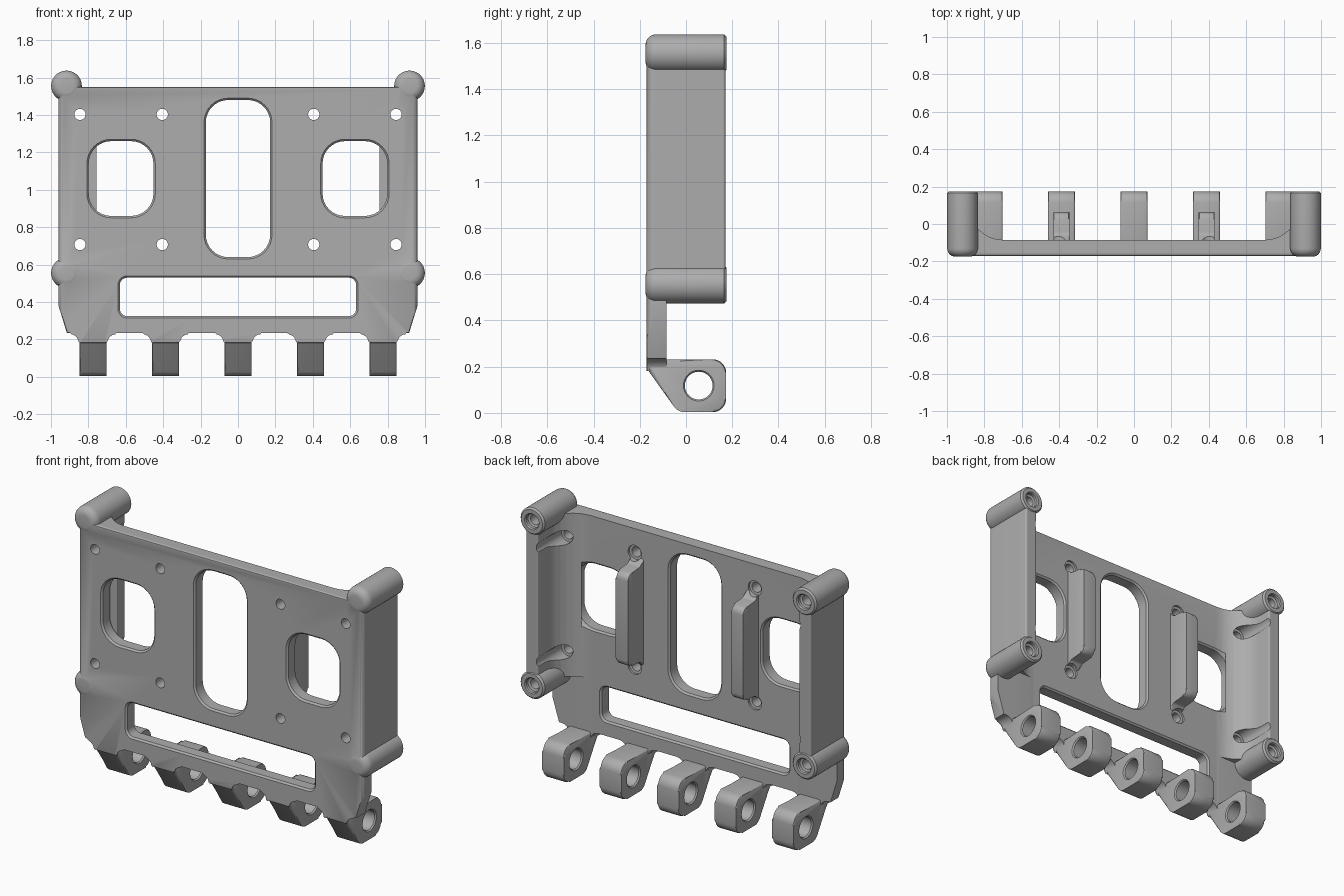
import bpy, bmesh, math
from mathutils import Vector

cube = bpy.data.objects.get("Cube")
if cube:
    bpy.data.objects.remove(cube)

steel = bpy.data.materials.new("satin_grey")
steel.use_nodes = True
GREY = (0.42, 0.42, 0.42, 1)
steel.diffuse_color = GREY
steel.node_tree.nodes["Principled BSDF"].inputs["Base Color"].default_value = GREY

FRONT, BACK, PANEL = -0.17, 0.17, -0.085   # plate front, wall rim, plate back


def rounded(points, steps=8):
    """Outline from (u, v, radius) corners."""
    out = []
    for i, (u, v, r) in enumerate(points):
        c = Vector((u, v))
        if not r:
            out.append(c)
            continue
        a = (Vector(points[i - 1][:2]) - c).normalized()
        b = (Vector(points[(i + 1) % len(points)][:2]) - c).normalized()
        half = a.angle(b) / 2
        mid = c + (a + b).normalized() * r / math.sin(half)
        t = r / math.tan(half)
        s, e = c + a * t - mid, c + b * t - mid
        sweep = math.pi - 2 * half
        for k in range(steps + 1):
            f = k / steps
            w = s * math.sin((1 - f) * sweep) + e * math.sin(f * sweep)
            out.append(mid + w / math.sin(sweep))
    return out


def rect(x, z, hx, hz, r, grow=0):
    hx, hz, r = hx + grow, hz + grow, r + grow
    return rounded([(x - hx, z - hz, r), (x + hx, z - hz, r),
                    (x + hx, z + hz, r), (x - hx, z + hz, r)])


def circle(u, v, r, n=40):
    return [Vector((u + r * math.cos(k * math.tau / n),
                    v + r * math.sin(k * math.tau / n))) for k in range(n)]


def loft(name, axis, layers, bevel=0):
    """Closed solid through (distance, outline) layers along an axis."""
    place = {"x": lambda d, p: (d, p[0], p[1]),
             "y": lambda d, p: (p[0], d, p[1]),
             "z": lambda d, p: (p[0], p[1], d)}[axis]
    bm = bmesh.new()
    rings = [[bm.verts.new(place(d, p)) for p in pts] for d, pts in layers]
    n = len(rings[0])
    for lo, hi in zip(rings, rings[1:]):
        for k in range(n):
            bm.faces.new((lo[k], lo[(k + 1) % n], hi[(k + 1) % n], hi[k]))
    caps = [bm.faces.new(rings[0]), bm.faces.new(rings[-1])]
    if bevel:
        bmesh.ops.bevel(bm, geom=[e for f in caps for e in f.edges],
                        offset=bevel, segments=2, profile=0.5, affect="EDGES")
    bmesh.ops.recalc_face_normals(bm, faces=bm.faces)
    mesh = bpy.data.meshes.new(name)
    bm.to_mesh(mesh)
    bm.free()
    mesh.materials.append(steel)
    obj = bpy.data.objects.new(name, mesh)
    bpy.context.collection.objects.link(obj)
    return obj


def boolean(obj, tools, operation):
    bpy.context.view_layer.objects.active = obj
    for tool in tools:
        mod = obj.modifiers.new("cut", "BOOLEAN")
        mod.operation, mod.object, mod.solver = operation, tool, "EXACT"
        bpy.ops.object.modifier_apply(modifier=mod.name)


def finish(obj):
    bpy.ops.object.select_all(action="DESELECT")
    obj.select_set(True)
    bpy.context.view_layer.objects.active = obj
    bpy.ops.object.shade_smooth_by_angle(angle=math.radians(32))


# Frame: channel section with curved inner corners
half = [(0.96, FRONT, 0.03), (0.96, BACK, 0.01), (0.88, BACK, 0.01), (0.88, PANEL, 0.18)]
section = rounded(half + [(-x, y, r) for x, y, r in reversed(half)])
frame = loft("frame", "z", [(0.1, section), (1.6, section)])

# Front outline with tapered sides and arches between the lugs
lugs = [-0.775, -0.3875, 0, 0.3875, 0.775]
outline = [(-0.98, 1.55, 0), (-0.98, 0.445, 0), (-0.915, 0.235, 0)]
for c in lugs:
    outline += [(c - 0.07, 0.235, 0.054), (c - 0.07, 0.18, 0),
                (c + 0.07, 0.18, 0), (c + 0.07, 0.235, 0.054)]
outline += [(0.915, 0.235, 0), (0.98, 0.445, 0), (0.98, 1.55, 0)]
outline = rounded(outline)
trim = loft("outline_trim", "y", [(FRONT - 0.002, outline), (0.3, outline)], 0.012)
boolean(frame, [trim], "INTERSECT")

# Side walls end at the lower bosses
low = rect(0, 0.155, 1.2, 0.4, 0.01)
under = loft("wall_trim", "y", [(PANEL + 0.001, low), (0.4, low)])
boolean(frame, [under], "DIFFERENCE")
helpers = [trim, under]

# Corner bosses with rounded front ends
bosses, cutters = [], []
for side in (-1, 1):
    for z in (0.555, 1.555):
        x, r, q = side * 0.917, 0.082, 0.045
        layers = []
        for k in range(7):
            a = k / 6 * math.pi / 2
            layers.append((-0.175 + q * (1 - math.sin(a)),
                           circle(x, z, r - q * (1 - math.cos(a)))))
        layers.reverse()
        layers += [(0.165, circle(x, z, r)), (0.175, circle(x, z, r - 0.01))]
        bosses.append(loft("boss", "y", layers))
        # Stepped screw socket
        cutters.append(loft("socket", "y", [
            (-0.02, circle(x, z, 0.03)), (0.145, circle(x, z, 0.03)),
            (0.15, circle(x, z, 0.043)), (0.168, circle(x, z, 0.043)),
            (0.19, circle(x, z, 0.06))]))
boolean(frame, bosses, "UNION")


# Windows with chamfered rims
def window(x, z, hx, hz, r):
    e = 0.01
    cutters.append(loft("window_cut", "y", [
        (y, rect(x, z, hx, hz, r, g)) for y, g in
        ((FRONT - e, 2 * e), (FRONT + e, 0), (PANEL - e, 0), (PANEL + e, 2 * e))]))


window(0, 1.06, 0.172, 0.42, 0.12)
window(0, 0.427, 0.632, 0.103, 0.04)
for side in (-1, 1):
    window(side * 0.625, 1.06, 0.173, 0.2, 0.12)

# Screw holes with wide rear recesses that scoop the curved corners
holes = []
for side in (-1, 1):
    for x, floor in ((0.405, -0.1), (0.845, -0.075)):
        for z in (0.707, 1.403):
            holes.append(loft("screw_hole", "y", [
                (-0.3, circle(side * x, z, 0.03)), (floor, circle(side * x, z, 0.03)),
                (floor + 0.002, circle(side * x, z, 0.045)),
                (0.3, circle(side * x, z, 0.045))]))
boolean(frame, cutters + holes, "DIFFERENCE")
finish(frame)

# Rear ribs with sloped ends
for side, label in ((-1, "right"), (1, "left")):
    profile = rounded([(PANEL - 0.02, 0.73, 0), (PANEL, 0.73, 0.0), (-0.055, 0.765, 0.03),
                       (0.063, 0.775, 0.04), (0.063, 1.335, 0.04),
                       (-0.055, 1.345, 0.03), (PANEL, 1.38, 0), (PANEL - 0.02, 1.38, 0)])
    x = side * 0.388
    rib = loft(label + "_rib", "x", [(x - 0.042, profile), (x + 0.042, profile)], 0.01)
    boolean(rib, holes, "DIFFERENCE")
    finish(rib)

# Hinge lugs with pin holes
lug_profile = rounded([(-0.168, 0.225, 0), (-0.168, 0.19, 0), (-0.035, 0.003, 0.06),
                       (0.174, 0.003, 0.06), (0.174, 0.232, 0.06), (-0.13, 0.232, 0)])
for i, c in enumerate(lugs):
    lug = loft("hinge_lug_%d" % (i + 1), "x",
               [(c - 0.073, lug_profile), (c + 0.073, lug_profile)], 0.013)
    pin = loft("pin_cut", "x", [(c + d, circle(0.055, 0.118, r)) for d, r in
                                ((-0.08, 0.072), (-0.065, 0.06), (0.065, 0.06), (0.08, 0.072))])
    boolean(lug, [pin], "DIFFERENCE")
    helpers.append(pin)
    finish(lug)

for tool in helpers + bosses + cutters + holes:
    bpy.data.objects.remove(tool)
